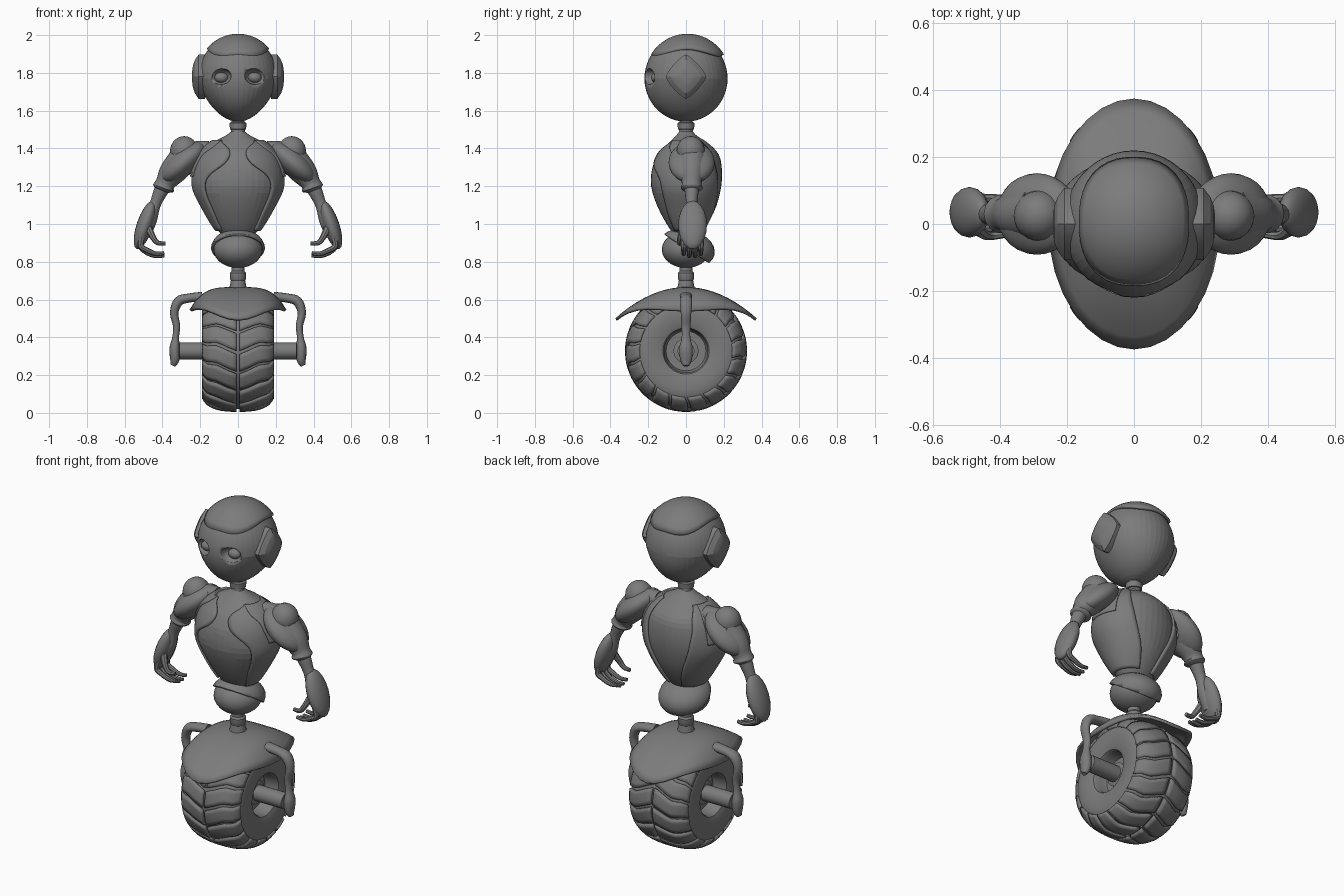
import bpy, bmesh
from math import sin, cos, pi, sqrt
from mathutils import Vector

if "Cube" in bpy.data.objects:
    bpy.data.objects.remove(bpy.data.objects["Cube"])

grey = bpy.data.materials.new("plain grey")
grey.use_nodes = True
grey.diffuse_color = (0.2, 0.2, 0.2, 1)
grey.node_tree.nodes["Principled BSDF"].inputs["Base Color"].default_value = (0.2, 0.2, 0.2, 1)


def finish(ob, name, smooth=35):
    ob.name = ob.data.name = name
    ob.data.materials.clear()
    ob.data.materials.append(grey)
    bpy.ops.object.select_all(action='DESELECT')
    ob.select_set(True)
    bpy.context.view_layer.objects.active = ob
    if smooth:
        bpy.ops.object.shade_smooth_by_angle(angle=smooth * pi / 180)
    return ob


def grid(name, nu, nv, f, thick=0, smooth=35):
    """Surface from f(u, v); seams and poles are welded."""
    bm = bmesh.new()
    rows = [[bm.verts.new(f(i / nu, j / nv)) for j in range(nv + 1)] for i in range(nu + 1)]
    for i in range(nu):
        for j in range(nv):
            bm.faces.new((rows[i][j], rows[i + 1][j], rows[i + 1][j + 1], rows[i][j + 1]))
    bmesh.ops.remove_doubles(bm, verts=bm.verts, dist=0.0001)
    bmesh.ops.recalc_face_normals(bm, faces=bm.faces)
    me = bpy.data.meshes.new(name)
    bm.to_mesh(me)
    bm.free()
    ob = bpy.data.objects.new(name, me)
    bpy.context.collection.objects.link(ob)
    finish(ob, name, smooth)
    if thick:
        m = ob.modifiers.new("thickness", 'SOLIDIFY')
        m.thickness, m.offset = thick, 0
    return ob


def spline(rows, t):
    """Smooth interpolation through rows of values."""
    n = len(rows) - 1
    i = min(int(t * n), n - 1)
    f = t * n - i
    p = [rows[max(0, min(n, i + k))] for k in (-1, 0, 1, 2)]
    return [b + .5 * f * (c - a + f * (2 * a - 5 * b + 4 * c - d + f * (3 * (b - c) + d - a)))
            for a, b, c, d in zip(*p)]


def ball(name, loc, size, tilt=0, pitch=0, seg=28):
    bpy.ops.mesh.primitive_uv_sphere_add(segments=seg, ring_count=seg // 2, location=loc, rotation=(pitch, tilt, 0))
    ob = bpy.context.object
    ob.scale = size
    return finish(ob, name)


def turned(name, profile, loc=(0, 0, 0), seg=24, steps=1, axis='z'):
    """Lathe a (position, radius) profile about z or x."""
    n = (len(profile) - 1) * steps

    def f(u, v):
        h, r = spline(profile, v)
        a, b = r * cos(2 * pi * u), r * sin(2 * pi * u)
        return Vector(loc) + Vector((a, b, h) if axis == 'z' else (h, a, b))
    return grid(name, seg, n, f)


def limb(name, pts, wide=1, seg=14):
    """Rounded tube through (x, y, z, radius) points, capped at both ends."""
    n = (len(pts) - 1) * 4

    def f(u, v):
        t = max(0, min(1, (v * (n + 2) - 1) / n))
        x, y, z, r = spline(pts, t)
        a, b = spline(pts, max(0, t - .03)), spline(pts, min(1, t + .03))
        d = Vector((b[0] - a[0], b[1] - a[1], b[2] - a[2])).normalized()
        side = d.cross(Vector((0, 1, 0))).normalized()
        r = 0 if v in (0, 1) else r
        return Vector((x, y, z)) + side * r * cos(2 * pi * u) + d.cross(side) * r * wide * sin(2 * pi * u)
    return grid(name, seg, n + 2, f)


# Head with a slightly narrow jaw
def head_point(u, v):
    zn, r = -cos(pi * v), sin(pi * v)
    w = .212 * (1 + .22 * min(0, zn))
    return (w * r * sin(2 * pi * u), .22 * r * cos(2 * pi * u), 1.77 + .228 * zn)


head = grid("head", 44, 26, head_point, smooth=7)
for s in (-1, 1):
    cutter = ball("eye_socket_cutter", (s * .093, -.205, 1.78), (.058, .06, .043), tilt=s * .12)
    cutter.hide_render = True
    cutter.hide_viewport = True
    m = head.modifiers.new("eye socket", 'BOOLEAN')
    m.operation, m.object, m.solver = 'DIFFERENCE', cutter, 'EXACT'
    ball("eye", (s * .088, -.155, 1.775), (.036, .03, .028))


# Skull cap: rounded rectangle seen from above, following the head
def cap_point(u, v):
    c, s = cos(2 * pi * u), sin(2 * pi * u)
    d = v * (abs(c) ** 2.4 + abs(s) ** 2.4) ** (-1 / 2.4)
    x, y = .16 * c * d, .187 * s * d
    return (x, y + .008, 1.772 + .228 * sqrt(max(0, 1 - (x / .216) ** 2 - (y / .222) ** 2)))


grid("skull_cap", 40, 10, cap_point, thick=.014)

# Diamond ear pads
for s in (-1, 1):
    def ear_point(u, v):
        c, e = cos(2 * pi * u), sin(2 * pi * u)
        r = min(1, v * 1.5) * (abs(c) ** 1.25 + abs(e) ** 1.25) ** -.8
        bulge = .175 if v == 1 else .243 - .035 * min(1, v * 1.5) ** 3
        return (s * bulge, .108 * r * c, 1.78 + .118 * r * e)
    grid("ear_pad", 28, 6, ear_point, smooth=15)

# Neck and waist column
turned("neck", [(1.44, .05), (1.48, .038), (1.50, .036), (1.502, .043), (1.535, .045), (1.54, .035), (1.57, .035)])
turned("waist_column", [(.60, .05), (.66, .046), (.70, .038), (.71, .043), (.74, .043), (.75, .034), (.80, .034)])

# Torso: z, half width, front depth, back depth
torso = [(.93, .07, .05, .06), (.98, .12, .09, .1), (1.08, .18, .145, .155), (1.19, .232, .183, .185),
         (1.29, .228, .18, .19), (1.37, .195, .145, .172), (1.43, .135, .09, .115), (1.465, .07, .055, .06),
         (1.49, .036, .036, .036)]


def torso_point(t, a, off=0):
    z, w, front, back = spline(torso, t)
    c = cos(a)
    return ((w + off) * sin(a), -c * ((front if c > 0 else back) + off), z)


grid("torso", 40, 26, lambda u, v: torso_point(v, 2 * pi * u), smooth=7)

# Curved chest plates: (front edge angle, back edge angle) from bottom to top
chest_edges = [(.85, 2.8), (.83, 2.75), (.85, 2.65), (.75, 2.55), (.3, 2.45), (.25, 2.4), (.75, 2.3)]
strap_edges = [(1.3, 2.1), (1.2, 2.1), (1.1, 2.1), (.85, 2.1), (.75, 2.1)]
for s in (-1, 1):
    for name, edges, lo, hi, off in (("chest_plate", chest_edges, .1, .78, .005),
                                     ("shoulder_strap", strap_edges, .45, .78, .013)):
        def plate_point(u, v):
            a, b = spline(edges, v)
            return torso_point(lo + (hi - lo) * v, s * (a + (b - a) * u), off)
        grid(name, 18, 26, plate_point, thick=.012)

# Arms
for s in (-1, 1):
    ball("shoulder_ball", (s * .285, .025, 1.385), (.075, .075, .08))
    ball("shoulder_guard", (s * .29, .03, 1.325), (.15, .122, .068), tilt=s * .72)
    limb("shoulder_bridge", [(s * .15, .03, 1.39, .05), (s * .21, .03, 1.385, .055), (s * .28, .03, 1.36, .07)])
    limb("upper_arm", [(s * .29, .03, 1.34, .08), (s * .35, .03, 1.27, .07), (s * .385, .03, 1.215, .052),
                       (s * .395, .03, 1.19, .058), (s * .40, .03, 1.175, .035)])
    limb("forearm", [(s * .39, .03, 1.21, .042), (s * .415, .03, 1.16, .036), (s * .44, .03, 1.10, .03),
                     (s * .47, .03, 1.02, .04), (s * .50, .03, .94, .035)])
    ball("hand_guard", (s * .492, .035, .995), (.044, .076, .135), tilt=-s * .33, seg=20)
    # Curled fingers and thumb
    for k in range(4):
        y, drop = -.012 + k * .03, .012 * abs(k - 1.5)
        limb("finger", [(s * .505, y, .94, .017), (s * .515, y, .885, .016), (s * .485, y, .845 + drop, .014),
                        (s * .435, y, .825 + drop, .012), (s * .39, y, .828 + drop, .01)], seg=8)
    limb("thumb", [(s * .475, -.01, .98, .02), (s * .45, -.03, .93, .016), (s * .425, -.035, .90, .013),
                   (s * .385, -.03, .897, .011)], seg=8)

# Pelvis ball with a tilted cover cut along a sloping plane
ball("pelvis", (0, 0, .865), (.13, .128, .098))
cover = ball("pelvis_cover", (0, .005, .872), (.143, .15, .1), pitch=-.25)
bpy.ops.object.transform_apply(location=True, rotation=True, scale=True)
bm = bmesh.new()
bm.from_mesh(cover.data)
bmesh.ops.bisect_plane(bm, geom=bm.verts[:] + bm.edges[:] + bm.faces[:], plane_co=(0, 0, .872),
                       plane_no=(0, .55, .84), clear_inner=True)
bm.to_mesh(cover.data)
bm.free()
m = cover.modifiers.new("thickness", 'SOLIDIFY')
m.thickness = .014


# Draped mudguard over the wheel
def guard_point(u, v):
    x, y = .25 * v * cos(2 * pi * u), .37 * v * sin(2 * pi * u)
    return (x, y, .658 - 1.2 * y * y - 30 * x ** 4)


grid("mudguard", 32, 10, guard_point, thick=.016, smooth=20)

# Tyre body, from the middle out to the hub recess
HUB = .328
half_tyre = [(0, .308), (.06, .306), (.12, .296), (.165, .272), (.186, .235), (.19, .19), (.182, .135),
             (.165, .115), (.10, .105), (.10, .0)]
turned("tyre", [(-x, r) for x, r in half_tyre[:0:-1]] + half_tyre, (0, 0, HUB), 56, 2, 'x')

# Chevron tread blocks: (x, radius, sweep angle) across half of the tyre
tread = [(.008, .314, 0), (.06, .312, .07), (.115, .302, .15), (.16, .279, .15), (.184, .245, .2)]
COUNT = 18
for s in (-1, 1):
    for k in range(COUNT):
        def tread_point(u, v):
            x, r, sweep = spline(tread, v)
            a = 2 * pi * (k + .84 * u) / COUNT + sweep
            return (s * x, -r * cos(a), HUB + r * sin(a))
        grid("tread_block", 4, 8, tread_point, thick=.018)

# Axle, hub rings and fork arms
for s in (-1, 1):
    turned("axle", [(s * .08, .045), (s * .31, .045), (s * .315, .0)], (0, 0, HUB), 20, 1, 'x')
    turned("hub_ring", [(s * .09, .062), (s * .125, .066), (s * .13, .05), (s * .13, .04)], (0, 0, HUB), 28, 1, 'x')
    limb("fork_arm", [(s * .19, 0, .615, .026), (s * .26, 0, .608, .024), (s * .315, 0, .59, .026),
                      (s * .338, 0, .53, .022), (s * .325, 0, .46, .019), (s * .33, 0, .40, .018),
                      (s * .335, 0, .34, .028), (s * .335, 0, .28, .024), (s * .345, 0, .25, .012)], wide=1.3)
